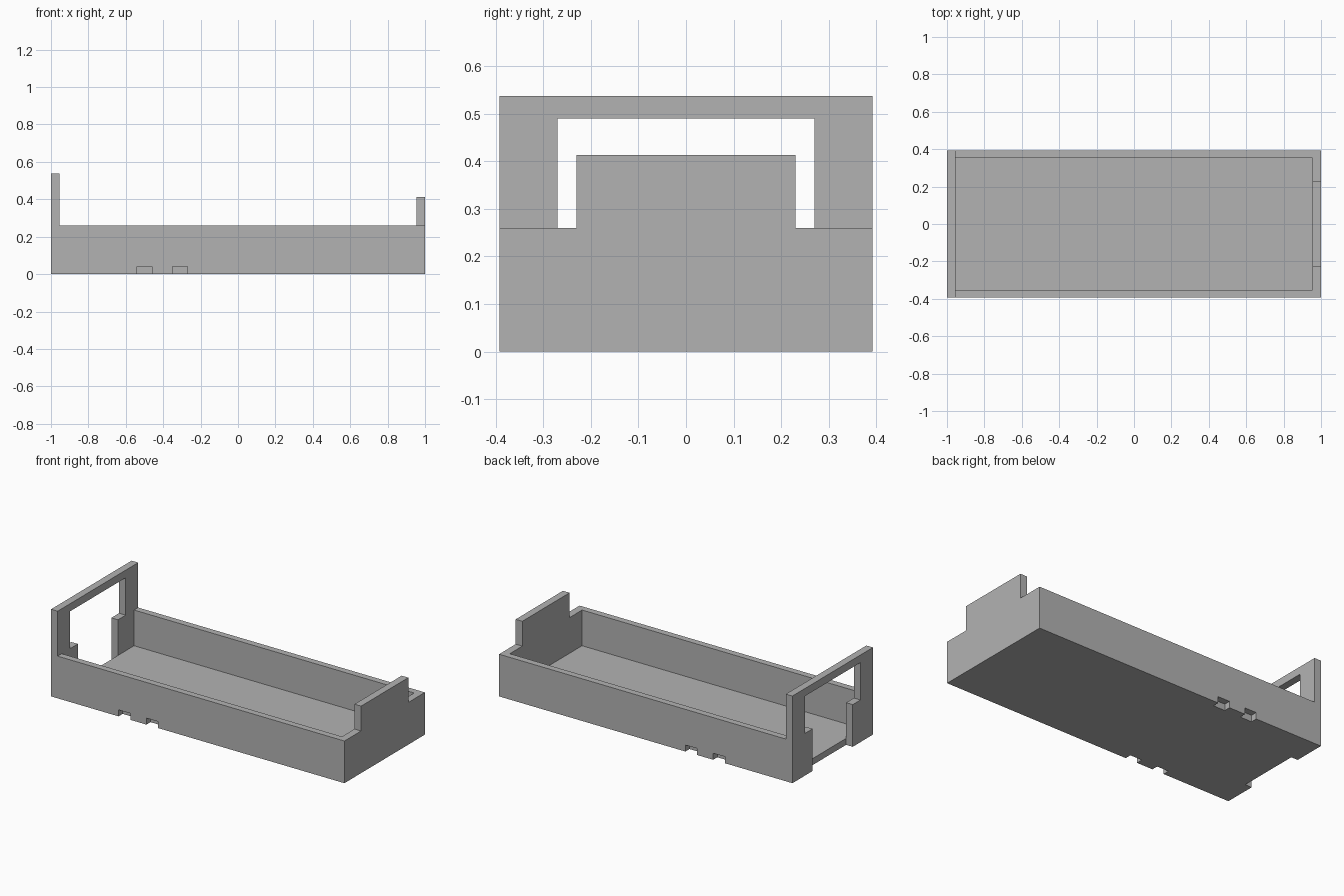
import bpy
import bmesh
from mathutils import Vector

if "Cube" in bpy.data.objects:
    bpy.data.objects.remove(bpy.data.objects["Cube"], do_unlink=True)

grey = bpy.data.materials.new("plain grey")
grey.use_nodes = True
colour = (0.45, 0.45, 0.45, 1)
grey.diffuse_color = colour
grey.node_tree.nodes["Principled BSDF"].inputs["Base Color"].default_value = colour

# Main dimensions
HALF_X, HALF_Y = 1.0, 0.392
END, SIDE, FLOOR, RIM = 0.045, 0.04, 0.04, 0.26
INNER_X, INNER_Y = HALF_X - END, HALF_Y - SIDE


def extrude_profile(name, profile, start, depth):
    """Extrude a closed outline of 3D points along the depth vector."""
    bm = bmesh.new()
    face = bm.faces.new([bm.verts.new(Vector(p) + Vector(start)) for p in profile])
    result = bmesh.ops.extrude_face_region(bm, geom=[face])
    moved = [v for v in result["geom"] if isinstance(v, bmesh.types.BMVert)]
    bmesh.ops.translate(bm, verts=moved, vec=Vector(depth))
    bmesh.ops.recalc_face_normals(bm, faces=bm.faces)
    mesh = bpy.data.meshes.new(name)
    bm.to_mesh(mesh)
    bm.free()
    mesh.materials.append(grey)
    obj = bpy.data.objects.new(name, mesh)
    bpy.context.collection.objects.link(obj)
    return obj


def mirrored_end(half):
    """Complete an end wall outline from its +y half."""
    return [(0, y, z) for y, z in half] + [(0, -y, z) for y, z in reversed(half)]


# Tray floor
extrude_profile("floor",
                [(-INNER_X, -INNER_Y, 0), (INNER_X, -INNER_Y, 0),
                 (INNER_X, INNER_Y, 0), (-INNER_X, INNER_Y, 0)],
                (0, 0, 0), (0, 0, FLOOR))

# Long side walls, each with two small notches along the bottom edge
outline = [(-INNER_X, 0, RIM), (-INNER_X, 0, 0)]
for left, right in ((-0.54, -0.46), (-0.35, -0.27)):
    outline += [(left, 0, 0), (left, 0, FLOOR), (right, 0, FLOOR), (right, 0, 0)]
outline += [(INNER_X, 0, 0), (INNER_X, 0, RIM)]
for name, y in (("front_wall", -HALF_Y), ("back_wall", INNER_Y)):
    extrude_profile(name, outline, (0, y, 0), (0, SIDE, 0))

# Closed end wall with a raised centre tab
extrude_profile("tab_end_wall",
                mirrored_end([(HALF_Y, 0), (HALF_Y, RIM), (0.23, RIM), (0.23, 0.413)]),
                (INNER_X, 0, 0), (END, 0, 0))

# Open end frame: tall arch with a narrower gap below the rim
extrude_profile("arch_end_frame",
                mirrored_end([(0.27, 0.49), (0.27, RIM), (0.195, RIM), (0.195, 0),
                              (HALF_Y, 0), (HALF_Y, 0.537)]),
                (-HALF_X, 0, 0), (END, 0, 0))
